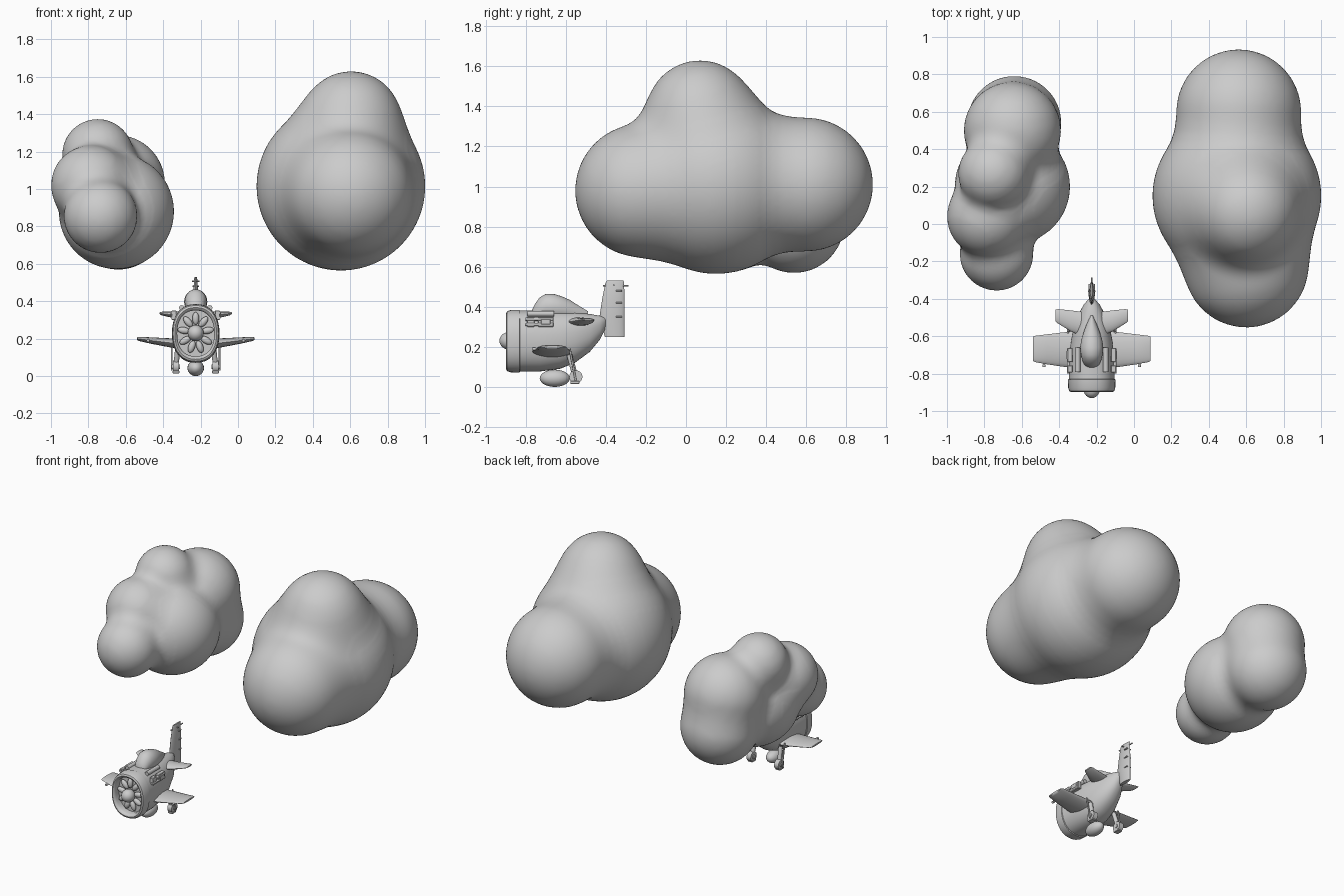
import bpy, bmesh, math
from mathutils import Vector, Matrix

if "Cube" in bpy.data.objects:
    bpy.data.objects.remove(bpy.data.objects["Cube"])

PX = -0.226   # x of the plane's centre line


def finish(bm, name, angle=40):
    bmesh.ops.recalc_face_normals(bm, faces=bm.faces)
    me = bpy.data.meshes.new(name)
    bm.to_mesh(me)
    bm.free()
    ob = bpy.data.objects.new(name, me)
    bpy.context.collection.objects.link(ob)
    bpy.context.view_layer.objects.active = ob
    ob.select_set(True)
    bpy.ops.object.shade_smooth_by_angle(angle=math.radians(angle))
    ob.select_set(False)
    return ob


def loft(name, rings, angle=40):
    """Skin a list of equal-length point rings and cap both ends."""
    bm = bmesh.new()
    vs = [[bm.verts.new(p) for p in r] for r in rings]
    n = len(vs[0])
    for a, b in zip(vs, vs[1:]):
        for i in range(n):
            j = (i + 1) % n
            bm.faces.new((a[i], a[j], b[j], b[i]))
    bm.faces.new(vs[0])
    bm.faces.new(vs[-1])
    return finish(bm, name, angle)


def spow(v, e):
    return math.copysign(abs(v) ** e, v)


def oval(y, hw, zb, zt, n=40, e=0.88):
    """Body cross-section in the xz plane."""
    zc, hz = (zb + zt) / 2, (zt - zb) / 2
    ts = [2 * math.pi * i / n for i in range(n)]
    return [(PX + hw * spow(math.cos(t), e), y, zc + hz * spow(math.sin(t), e)) for t in ts]


def foil(y0, y1, th, n=20):
    """Blade section as (y, offset) pairs."""
    ts = [2 * math.pi * i / n for i in range(n)]
    return [((y0 + y1) / 2 + (y1 - y0) / 2 * math.cos(t), th / 2 * spow(math.sin(t), 1.3)) for t in ts]


def wing(name, side, stations):
    rings = [[(PX + side * x, y, z + o) for y, o in foil(y0, y1, th)] for x, y0, y1, z, th in stations]
    loft(name, rings, 60)


def box(name, loc, size, bevel=0.002):
    bm = bmesh.new()
    bmesh.ops.create_cube(bm, size=1, matrix=Matrix.LocRotScale(Vector(loc), None, Vector(size)))
    bmesh.ops.bevel(bm, geom=bm.edges[:], offset=bevel, segments=1, affect='EDGES')
    finish(bm, name, 30)


def rod(name, a, b, r, n=16):
    a, b = Vector(a), Vector(b)
    bm = bmesh.new()
    rot = (b - a).to_track_quat('Z', 'Y')
    bmesh.ops.create_cone(bm, cap_ends=True, segments=n, radius1=r, radius2=r, depth=(b - a).length,
                          matrix=Matrix.LocRotScale((a + b) / 2, rot, None))
    finish(bm, name)


def ball(name, loc, size, rot=None):
    bm = bmesh.new()
    bmesh.ops.create_uvsphere(bm, u_segments=24, v_segments=14, radius=1,
                              matrix=Matrix.LocRotScale(Vector(loc), rot, Vector(size)))
    finish(bm, name, 60)


def cloud(name, core, balls, k):
    """Shrink an icosphere onto a smooth union of balls."""
    balls = [(Vector(b[:3]), b[3]) for b in balls]

    def dist(p):
        d = 9.0
        for c, r in balls:
            e = (p - c).length - r
            h = max(k - abs(d - e), 0) / k
            d = min(d, e) - h * h * k / 4
        return d

    core = Vector(core)
    bm = bmesh.new()
    bmesh.ops.create_icosphere(bm, subdivisions=6, radius=1)
    for v in bm.verts:
        d, t = v.co.normalized(), 1.1
        for _ in range(40):
            s = dist(core + d * t)
            if s < 0.0008:
                break
            t -= s
        v.co = core + d * t
    finish(bm, name, 80)


# clouds
cloud("large_cloud", (0.56, 0.16, 1.03),
      [(0.55, 0.15, 1.015, 0.45), (0.60, -0.22, 0.98, 0.332),
       (0.56, 0.60, 1.01, 0.332), (0.605, 0.07, 1.36, 0.268)], 0.12)
cloud("small_cloud", (-0.68, 0.17, 0.93),
      [(-0.65, 0.20, 0.88, 0.307), (-0.65, 0.50, 1.03, 0.258), (-0.64, 0.54, 0.82, 0.25),
       (-0.75, 0.27, 1.185, 0.188), (-0.785, 0.04, 1.02, 0.213), (-0.735, -0.16, 0.855, 0.195)], 0.07)

# fuselage
loft("fuselage", [oval(*s) for s in [
    (-.84, .123, .077, .381), (-.73, .121, .077, .381), (-.63, .112, .09, .378), (-.555, .097, .12, .373),
    (-.48, .070, .175, .364), (-.43, .042, .235, .355), (-.405, .02, .285, .347), (-.398, .006, .32, .342)]])

# engine cowl with a recessed opening
loft("cowl", [oval(y, .127 * s, .228 - .157 * s, .228 + .157 * s) for y, s in [
    (-.845, .78), (-.88, .78), (-.893, .82), (-.898, .88), (-.893, .95), (-.875, .99), (-.832, 1.0), (-.828, .95)]])
for i in range(9):
    a = 2 * math.pi * i / 9
    loc = (PX + .064 * math.sin(a), -.862, .23 + .078 * math.cos(a))
    ball(f"engine_cylinder_{i}", loc, (.018, .016, .034), Matrix.Rotation(a, 3, 'Y').to_quaternion())
ball("spinner", (PX, -.885, .23), (.043, .046, .043))

# canopy and belly tank
loft("canopy", [oval(y, hw, .33, zt, 28, 1) for y, hw, zt in [
    (-.768, .018, .385), (-.755, .038, .412), (-.73, .05, .447), (-.70, .058, .464), (-.66, .062, .464),
    (-.62, .056, .452), (-.58, .044, .434), (-.53, .025, .402), (-.49, .006, .378)]])
ball("belly_tank", (PX, -.655, .043), (.044, .075, .043))

# fin, rudder fittings
loft("fin", [[(PX + o, y, z) for y, o in foil(y0, y1, th)] for z, y0, y1, th in [
    (.25, -.405, -.307, .026), (.35, -.432, -.307, .034), (.44, -.418, -.307, .028),
    (.52, -.402, -.309, .016), (.53, -.395, -.312, .010)]])
rod("fin_aerial", (PX, -.415, .505), (PX, -.286, .505), .004)
rod("fin_crossbar", (PX - .021, -.36, .508), (PX + .021, -.36, .508), .004)
for z in (.35, .42, .48):
    box(f"rudder_hinge_{z}", (PX, -.335, z), (.036, .03, .008))

# everything that comes in pairs
for side, tag in ((-1, "left"), (1, "right")):
    def at(x, y, z):
        return (PX + side * x, y, z)

    wing("wing_" + tag, side, [(.07, -.772, -.572, .172, .055), (.14, -.765, -.578, .178, .048),
                               (.24, -.75, -.59, .19, .034), (.305, -.738, -.598, .199, .022),
                               (.315, -.73, -.604, .2, .012)])
    wing("tailplane_" + tag, side, [(.05, -.60, -.47, .325, .045), (.11, -.575, -.462, .326, .036),
                                    (.18, -.532, -.455, .334, .02), (.195, -.52, -.458, .336, .008)])
    # landing gear
    rod("wheel_" + tag, at(.09, -.55, .05), at(.122, -.55, .05), .033, 24)
    rod("hub_" + tag, at(.085, -.55, .05), at(.129, -.55, .05), .013)
    rod("gear_leg_" + tag, at(.095, -.582, .16), at(.106, -.552, .05), .014)
    rod("gear_strut_" + tag, at(.128, -.58, .19), at(.128, -.55, .03), .005)
    box("gear_foot_" + tag, at(.106, -.555, .022), (.036, .045, .014))
    # nose guns and exhaust boxes
    box("exhaust_panel_" + tag, at(.116, -.70, .325), (.026, .075, .05))
    box("exhaust_frame_" + tag, at(.122, -.70, .325), (.024, .045, .026))
    box("vent_" + tag, at(.116, -.775, .325), (.026, .036, .05))
    for z in (.312, .338):
        rod(f"exhaust_pipe_{tag}_{z}", at(.124, -.80, z), at(.124, -.665, z), .008)
    rod("deck_gun_" + tag, at(.075, -.79, .365), at(.075, -.66, .365), .014)
    # wing guns
    rod("wing_gun_" + tag, at(.255, -.765, .19), at(.255, -.70, .19), .005)
    rod("wing_gun_muzzle_" + tag, at(.255, -.765, .19), at(.255, -.75, .19), .008)
